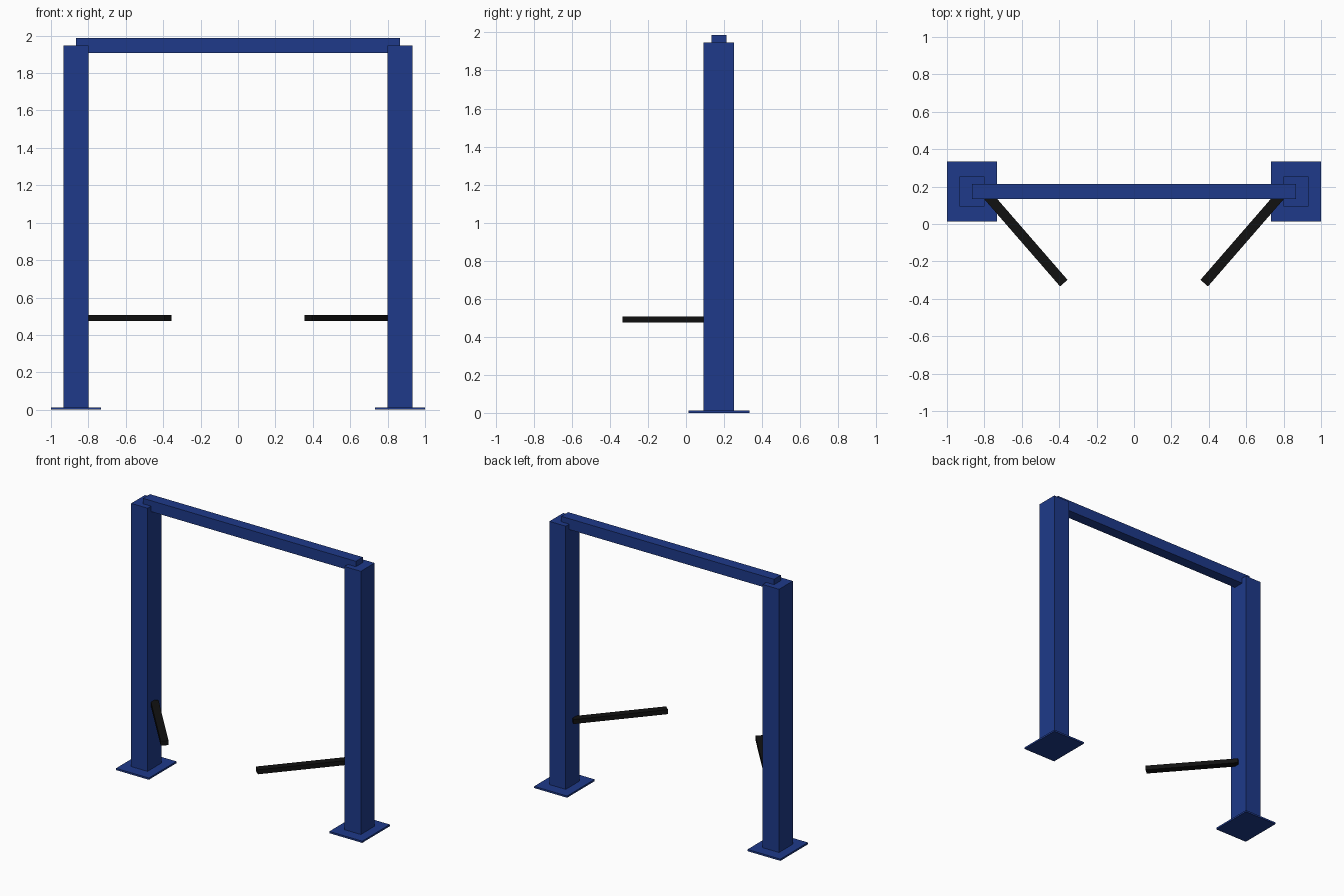
import bpy
import math

cube = bpy.data.objects.get("Cube")
if cube:
    bpy.data.objects.remove(cube, do_unlink=True)


def make_material(name, rgb):
    mat = bpy.data.materials.new(name)
    mat.use_nodes = True
    color = (*rgb, 1.0)
    mat.diffuse_color = color
    mat.node_tree.nodes["Principled BSDF"].inputs["Base Color"].default_value = color
    return mat


def make_box(name, size, center, mat, turn=0.0):
    bpy.ops.mesh.primitive_cube_add(size=1, location=center)
    box = bpy.context.object
    box.name = name
    box.scale = size
    box.rotation_euler.z = turn
    box.data.materials.append(mat)
    return box


blue = make_material("deep blue paint", (0.013, 0.042, 0.254))
black = make_material("black rubber", (0.0056, 0.0056, 0.0056))

FRAME_Y = 0.173
POST_X = 0.867
PLATE_H = 0.013
POST_TOP = 1.947
POST_W = 0.133
ARM_LEN = 0.648
ARM_ANGLE = math.radians(49)

for side, label in ((1, "left"), (-1, "right")):
    # Floor plate and post
    make_box(label + "_base_plate", (0.267, 0.32, PLATE_H),
             (side * POST_X, FRAME_Y, PLATE_H / 2), blue)
    make_box(label + "_post", (POST_W, 0.16, POST_TOP - PLATE_H),
             (side * POST_X, FRAME_Y, (POST_TOP + PLATE_H) / 2), blue)
    # Lifting arm, swung inward and forward from the post's inner face
    reach_x = math.cos(ARM_ANGLE) * ARM_LEN / 2
    reach_y = math.sin(ARM_ANGLE) * ARM_LEN / 2
    make_box(label + "_arm", (ARM_LEN, 0.053, 0.033),
             (side * (POST_X - POST_W / 2 - reach_x), FRAME_Y - reach_y, 0.491),
             black, side * ARM_ANGLE)

# Beam joining the post tops
make_box("top_beam", (2 * POST_X - 0.004, 0.08, 0.08), (0, FRAME_Y, 1.947), blue)
